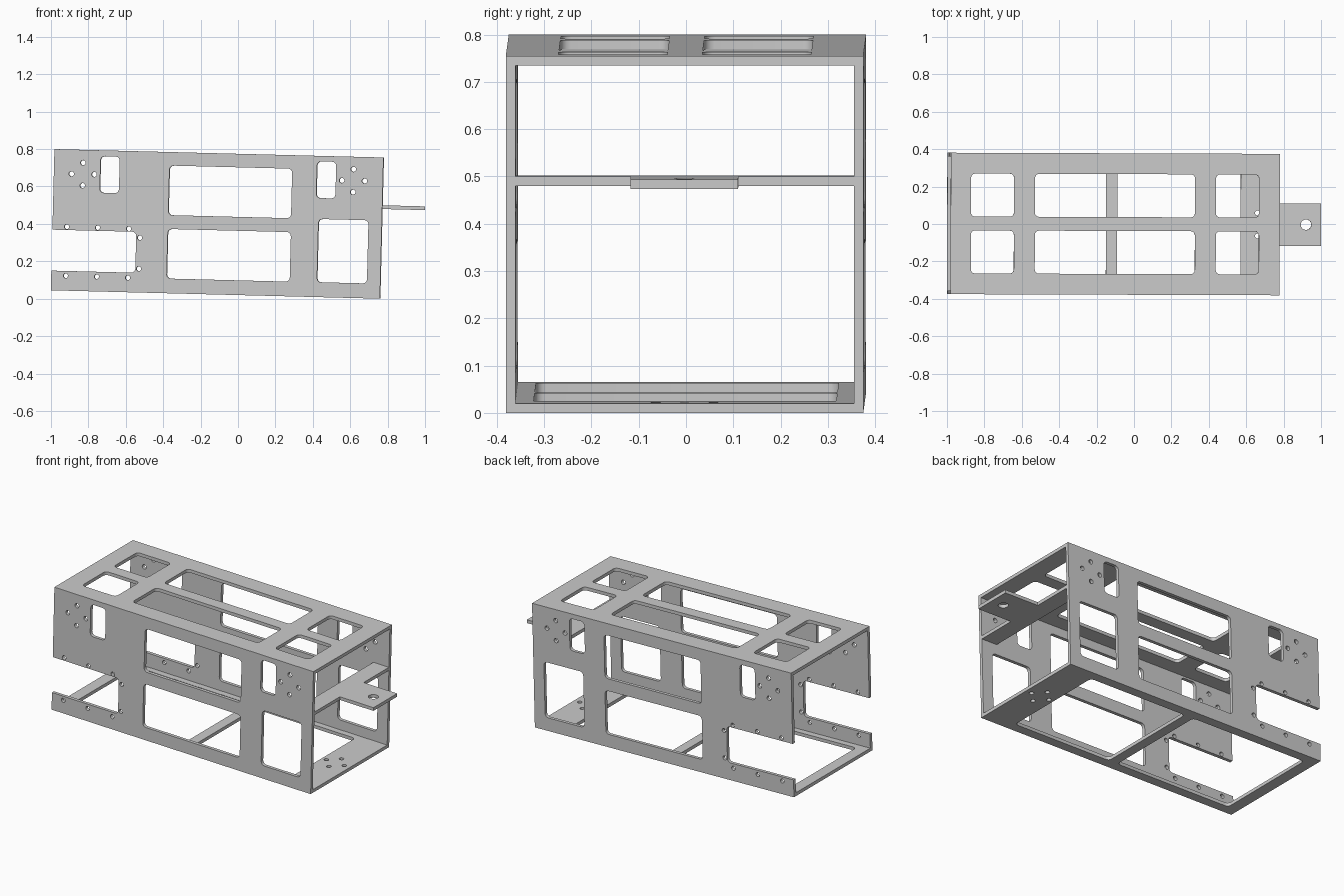
import bpy, bmesh
from math import sin, cos, pi
from mathutils import Matrix, Vector

if "Cube" in bpy.data.objects:
    bpy.data.objects.remove(bpy.data.objects["Cube"])

TILT, YAW = 0.0255, -0.0035          # slight lean of the whole frame
CX, CZ = -0.11, 0.40                 # frame centre
L, W, H, T = 0.88, 0.378, 0.3775, 0.02   # half length, width, height; wall thickness
POSE = (Matrix.Translation((CX, 0, CZ)) @ Matrix.Rotation(YAW, 4, 'Z')
        @ Matrix.Rotation(TILT, 4, 'Y'))


def local(x, z):
    """Grid position in the front view -> frame coordinates."""
    dx, dz = x - CX, z - CZ
    return dx - TILT * dz, dz + TILT * dx


def rounded(u, v, w, h, r=0.022, n=5):
    pts = []
    for k, (sx, sy) in enumerate(((1, 1), (-1, 1), (-1, -1), (1, -1))):
        for i in range(n):
            a = (k + i / (n - 1)) * pi / 2
            pts.append((u + sx * (w / 2 - r) + r * cos(a), v + sy * (h / 2 - r) + r * sin(a)))
    return pts


def circle(u, v, r=0.0135, n=20):
    return [(u + r * cos(2 * pi * i / n), v + r * sin(2 * pi * i / n)) for i in range(n)]


def rect(x0, x1, y0, y1):
    return [(x0, y0), (x1, y0), (x1, y1), (x0, y1)]


def prism(bm, pts, axis, lo, hi):
    place = (lambda a, b, t: (a, t, b)) if axis == 'Y' else (lambda a, b, t: (a, b, t))
    face = bm.faces.new([bm.verts.new(place(a, b, lo)) for a, b in pts])
    new = bmesh.ops.extrude_face_region(bm, geom=[face])['geom']
    shift = Vector(place(0, 0, hi - lo))
    bmesh.ops.translate(bm, vec=shift, verts=[g for g in new if isinstance(g, bmesh.types.BMVert)])


def make(name, prisms):
    bm = bmesh.new()
    for p in prisms:
        prism(bm, *p)
    bmesh.ops.recalc_face_normals(bm, faces=bm.faces)
    me = bpy.data.meshes.new(name)
    bm.to_mesh(me)
    bm.free()
    ob = bpy.data.objects.new(name, me)
    bpy.context.collection.objects.link(ob)
    return ob


def cut(ob, cutter):
    cutter.hide_render = True
    m = ob.modifiers.new("cut", 'BOOLEAN')
    m.operation, m.solver, m.object = 'DIFFERENCE', 'EXACT', cutter
    bpy.context.view_layer.objects.active = ob
    bpy.ops.object.modifier_apply(modifier=m.name)
    bpy.data.objects.remove(cutter, do_unlink=True)


# Hollow rectangular frame, open at both ends
frame = make("box_frame", [(rect(-L, L, -W, W), 'Z', -H, H)])
cut(frame, make("hollow", [(rect(-1.2, 1.2, -W + T, W - T), 'Z', -H + T, H - T)]))

holes = []
# Side windows, through both walls: centre x, z, width, height
for x, z, w, h in ((-.04, .571, .656, .265), (-.048, .232, .658, .265),
                   (.561, .254, .267, .338), (.473, .635, .102, .196),
                   (-.684, .663, .102, .196)):
    holes.append((rounded(*local(x, z), w, h), 'Y', -.5, .5))
# Notch open to the left end
u, v = local(-.845, .256)
holes.append((rounded(u, v, .60, .219), 'Y', -.5, .5))
# Bolt holes round the notch
for x, z in ((-.914, .385), (-.749, .380), (-.583, .374), (-.524, .326),
             (-.529, .160), (-.588, .112), (-.754, .118), (-.920, .123)):
    holes.append((circle(*local(x, z), .0125), 'Y', -.5, .5))
# Diamond bolt patterns on the sides
DIAMOND = ((.061, 0), (-.061, 0), (0, .061), (0, -.061))
for x, z in ((-.828, .666), (.617, .631)):
    u, v = local(x, z)
    for a, b in DIAMOND:
        holes.append((circle(u + a, v + b), 'Y', -.5, .5))
# Top windows in two rows
for x0, x1 in ((-.872, -.642), (-.53, .326), (.438, .668)):
    u, _ = local((x0 + x1) / 2, .78)
    for s in (-1, 1):
        holes.append((rounded(u, s * .152, x1 - x0, .23), 'Z', .35, .45))
# Bottom windows and bolt holes
for x0, x1 in ((-.93, -.15), (-.09, .57)):
    u, _ = local((x0 + x1) / 2, .03)
    holes.append((rounded(u, 0, x1 - x0, .64), 'Z', -.45, -.352))
u, _ = local(.66, .01)
for a, b in DIAMOND:
    holes.append((circle(u + a, b), 'Z', -.45, -.352))
cut(frame, make("hole_cutters", holes))

# Cross shelf with the hitch tongue
Y = W - T
outline = [(.775, -Y), (L, -Y), (L, -.114), (1.108, -.114), (1.108, .114),
           (L, .114), (L, Y), (.775, Y)]
shelf = make("hitch_shelf", [(outline, 'Z', .102, .122)])
cut(shelf, make("pin_hole", [(circle(1.027, 0, .028, 28), 'Z', 0, .3)]))

for ob in (frame, shelf):
    ob.matrix_world = POSE
    bpy.ops.object.select_all(action='DESELECT')
    ob.select_set(True)
    bpy.context.view_layer.objects.active = ob
    bpy.ops.object.shade_smooth_by_angle()
